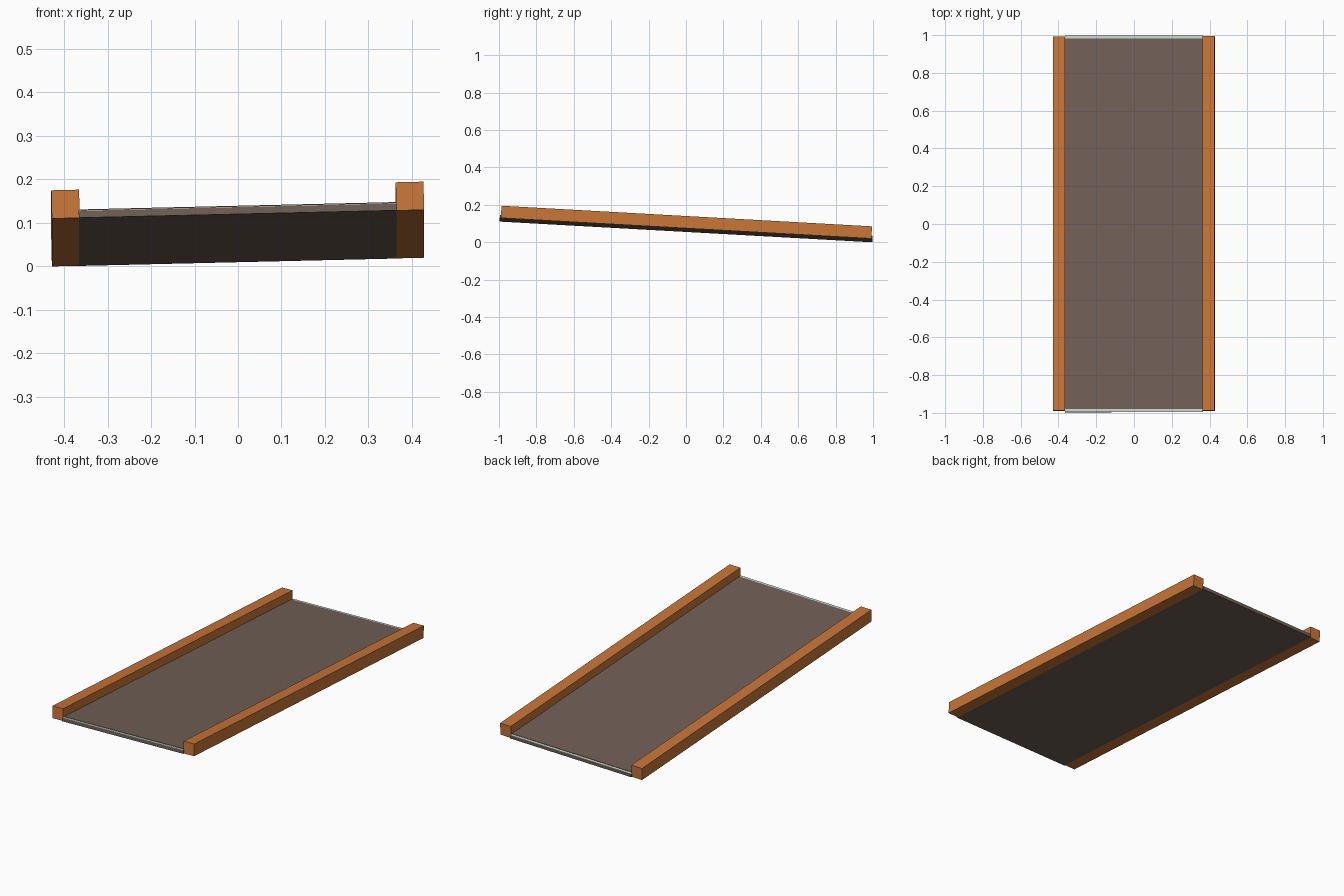
import bpy
import bmesh
from mathutils import Matrix, Vector

cube = bpy.data.objects.get("Cube")
if cube:
    bpy.data.objects.remove(cube, do_unlink=True)


def material(name, rgb):
    mat = bpy.data.materials.new(name)
    mat.use_nodes = True
    mat.diffuse_color = (*rgb, 1)
    mat.node_tree.nodes["Principled BSDF"].inputs["Base Color"].default_value = (*rgb, 1)
    return mat


ORANGE = material("orange wood", (0.58, 0.18, 0.04))
BROWN = material("grey brown", (0.165, 0.118, 0.093))
PALE = material("pale grey", (0.62, 0.66, 0.60))

# The whole ramp slopes down to the back and slightly to its right
TILT = (Matrix.Translation((0, 0, 0.065))
        @ Matrix.Rotation(-0.0555, 4, 'X') @ Matrix.Rotation(-0.0233, 4, 'Y'))


def box(name, low, high, mat):
    """Box between two corners, in the untilted frame of the ramp."""
    low, high = Vector(low), Vector(high)
    bm = bmesh.new()
    bmesh.ops.create_cube(bm, size=1)
    bmesh.ops.scale(bm, vec=high - low, verts=bm.verts)
    bmesh.ops.translate(bm, vec=(low + high) / 2, verts=bm.verts)
    mesh = bpy.data.meshes.new(name)
    bm.to_mesh(mesh)
    bm.free()
    mesh.materials.append(mat)
    obj = bpy.data.objects.new(name, mesh)
    obj.matrix_world = TILT
    bpy.context.collection.objects.link(obj)


# Deck: base board, pale sheet showing at both ends, walking surface
HALF = 0.366
box("deck_base", (-HALF, -0.998, 0), (HALF, 0.998, 0.016), BROWN)
box("pale_sheet", (-HALF, -0.998, 0.016), (HALF, 0.998, 0.018), PALE)
box("deck_surface", (-HALF, -0.982, 0.018), (HALF, 0.982, 0.020), BROWN)

# Side rails
for side, x in (("right", -0.428), ("left", 0.364)):
    box(side + "_rail", (x, -0.992, 0), (x + 0.064, 0.992, 0.065), ORANGE)
